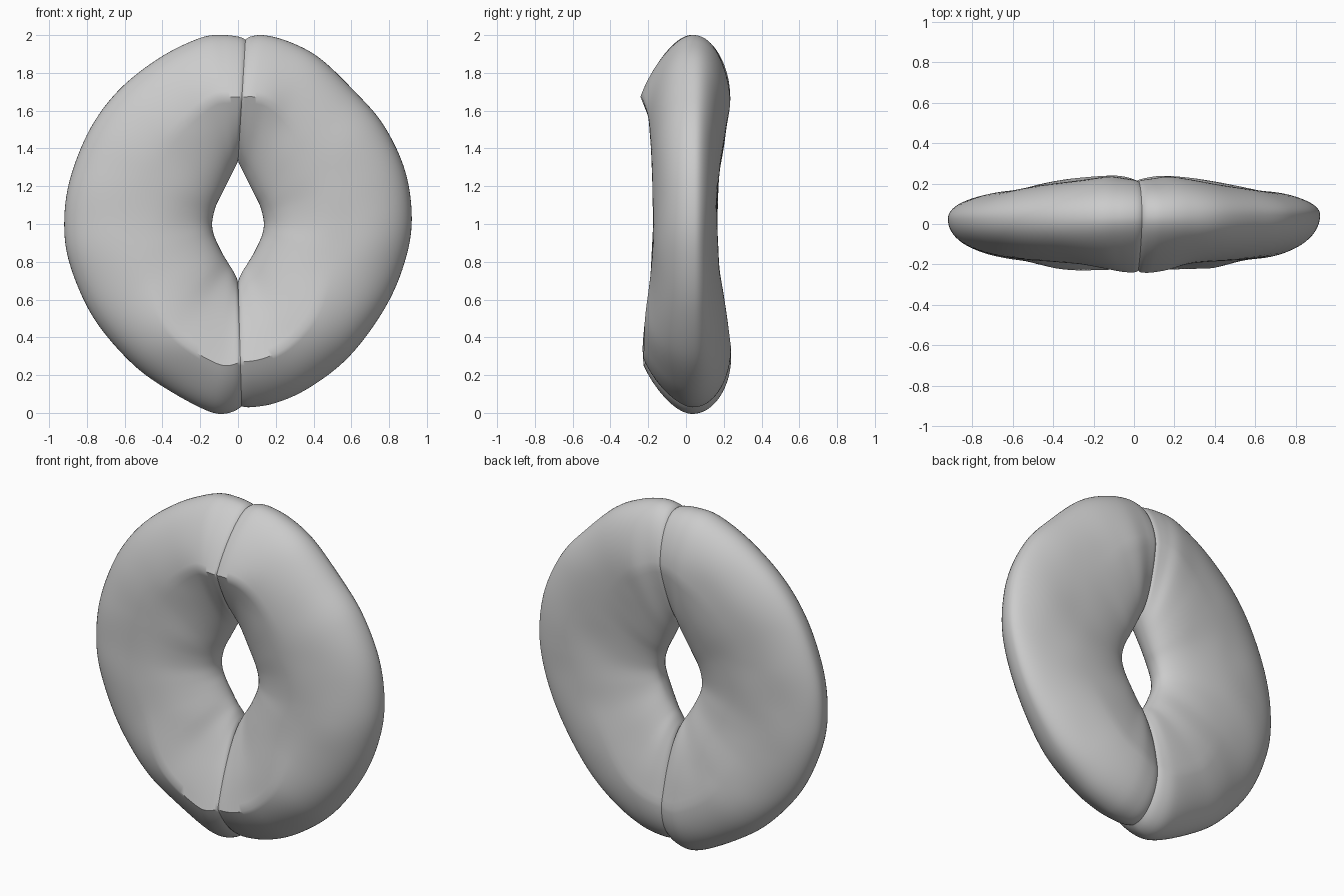
import bpy, bmesh, math
from mathutils import Vector, noise

if "Cube" in bpy.data.objects:
    bpy.data.objects.remove(bpy.data.objects["Cube"])

# Stations from top seam to bottom seam: outer edge (x, z) of each half
RIGHT = [(.04, 1.985), (.13, 2.0), (.27, 1.965), (.43, 1.88), (.61, 1.71), (.77, 1.525),
         (.885, 1.28), (.92, 1.02), (.88, .79), (.775, .55), (.59, .3), (.38, .135),
         (.19, .05), (.02, .025)]
LEFT = [(.04, 1.985), (-.07, 2.0), (-.2, 1.985), (-.415, 1.88), (-.63, 1.71), (-.785, 1.5),
        (-.89, 1.235), (-.92, 1.0), (-.89, .785), (-.775, .52), (-.6, .3), (-.415, .15),
        (-.13, .0), (.02, .025)]
# Shared inner edge (|x|, z), front y, back y
INNER = [(0, 1.33), (.02, 1.29), (.04, 1.25), (.065, 1.2), (.09, 1.15), (.115, 1.1),
         (.13, 1.05), (.137, 1.0), (.13, .95), (.11, .9), (.08, .84), (.05, .79),
         (.025, .75), (0, .7)]
FRONT = [-.24, -.24, -.225, -.2, -.185, -.18, -.175, -.175, -.18, -.19, -.215, -.225, -.225, -.215]
BACK = [.215, .225, .235, .22, .2, .18, .17, .165, .17, .18, .21, .23, .24, .22]
# Where the section is thickest (front, back) and how much of a ridge it forms
PEAK_F = [.52, .54, .56, .54, .52, .5, .5, .5, .5, .54, .62, .66, .66, .64]
PEAK_B = [.56, .56, .55, .54, .52, .5, .5, .5, .5, .52, .56, .6, .6, .6]
RIDGE = [.5, .47, .38, .2, .06, 0, 0, 0, 0, .05, .2, .38, .47, .5]


def spline(rows, t):
    # Catmull-Rom through rows of numbers, t in station units
    n = len(rows) - 1
    i = min(int(t), n - 1)
    f = t - i
    p0, p1, p2, p3 = (rows[max(0, min(n, i + k))] for k in (-1, 0, 1, 2))
    return [.5 * (2*b + (c - a)*f + (2*a - 5*b + 4*c - d)*f*f + (3*b - a - 3*c + d)*f**3)
            for a, b, c, d in zip(p0, p1, p2, p3)]


def half_ring(name, outer, side, rim_y):
    rows = [(ox, oz, side * ix, iz, *rest) for (ox, oz), (ix, iz), *rest
            in zip(outer, INNER, FRONT, BACK, PEAK_F, PEAK_B, RIDGE)]
    bm = bmesh.new()
    steps, segs = 104, 72
    rings = []
    for s in range(steps + 1):
        t = s / steps
        ox, oz, ix, iz, yf, yb, pf, pb, ridge = spline(rows, t * (len(rows) - 1))
        tip_y = .035 + (rim_y - .035) * math.sin(math.pi * t)
        # slight groove where the halves meet
        edge = min(s, steps - s)
        shrink = (.97, .985, .995)[edge] if edge < 3 else 1
        ring = []
        for k in range(segs):
            a = 2 * math.pi * k / segs
            front = math.sin(a) > 0
            sn = abs(math.sin(a))
            peak = pf if front else pb
            b = .5 - .5 * math.cos(a)
            u = 2 * b * peak if b < .5 else peak + (2 * b - 1) * (1 - peak)
            u = .5 + (u - .5) * shrink
            # blend a round section with a straight-sided ridge near the seam;
            # the back stays rounder, mainly on its outer side
            w = ridge if front else ridge * (.6 if b < .5 else .1)
            shape = (1 - w) * sn ** .95 + w * (1 - abs(math.cos(a)))
            y = tip_y + ((yf if front else yb) - tip_y) * shape * shrink
            co = Vector((ix + (ox - ix) * u, y, iz + (oz - iz) * u))
            # faint hand-moulded unevenness
            co.y += .006 * noise.noise(co * 4) * sn
            ring.append(bm.verts.new(co))
        rings.append(ring)
    for r0, r1 in zip(rings, rings[1:]):
        for k in range(segs):
            j = (k + 1) % segs
            quad = (r0[k], r0[j], r1[j], r1[k])
            bm.faces.new(quad if side < 0 else quad[::-1])
    me = bpy.data.meshes.new(name)
    bm.to_mesh(me)
    bm.free()
    ob = bpy.data.objects.new(name, me)
    bpy.context.collection.objects.link(ob)
    bpy.ops.object.select_all(action='DESELECT')
    ob.select_set(True)
    bpy.context.view_layer.objects.active = ob
    bpy.ops.object.shade_smooth_by_angle(angle=math.radians(40))


# Two moulded halves sharing the same open end rings at the centre seam
half_ring("right_half", RIGHT, 1, .045)
half_ring("left_half", LEFT, -1, .025)
